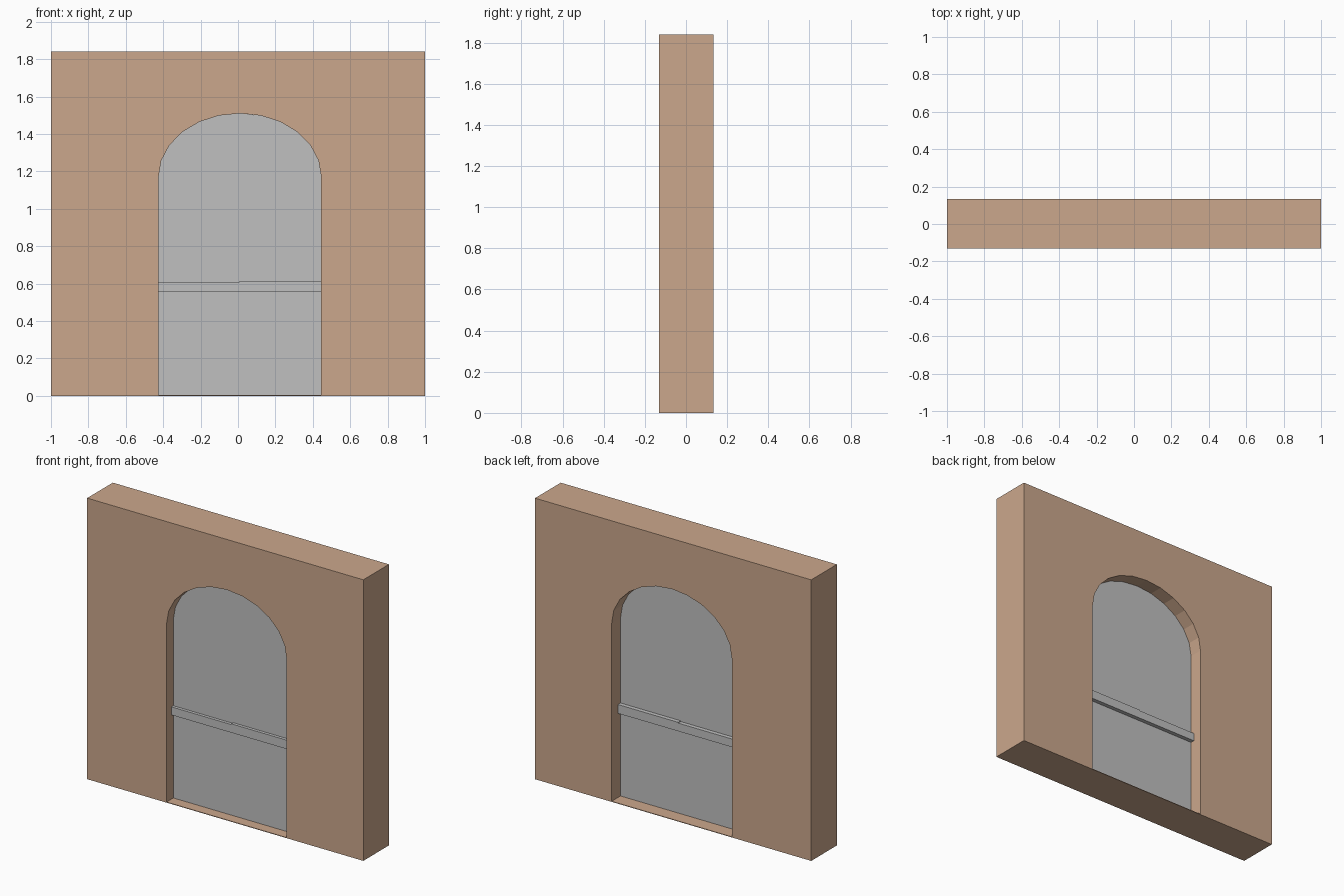
import bpy, bmesh, math

if "Cube" in bpy.data.objects:
    bpy.data.objects.remove(bpy.data.objects["Cube"])

CX, HALF_W = 0.01, 0.435            # opening centre and half width
SPRING, RISE, SILL = 1.17, 0.34, 0.004
Y0, Y1 = -0.132, 0.133              # wall front and back
DOOR_Y0, DOOR_Y1 = -0.062, 0.042    # leaf front and back
SEAM = 0.008


def material(name, rgb):
    m = bpy.data.materials.new(name)
    m.diffuse_color = (*rgb, 1)
    m.use_nodes = True
    m.node_tree.nodes["Principled BSDF"].inputs["Base Color"].default_value = m.diffuse_color
    return m


tan = material("tan_plaster", (0.60, 0.39, 0.265))
grey = material("grey_door", (0.53, 0.53, 0.53))


def prism(name, outline, y0, y1, mat):
    """Extrude an x-z outline from y0 to y1."""
    bm = bmesh.new()
    face = bm.faces.new([bm.verts.new((x, y0, z)) for x, z in outline])
    ext = bmesh.ops.extrude_face_region(bm, geom=[face])
    verts = [g for g in ext["geom"] if isinstance(g, bmesh.types.BMVert)]
    bmesh.ops.translate(bm, verts=verts, vec=(0, y1 - y0, 0))
    bmesh.ops.recalc_face_normals(bm, faces=bm.faces)
    me = bpy.data.meshes.new(name)
    bm.to_mesh(me)
    bm.free()
    me.materials.append(mat)
    ob = bpy.data.objects.new(name, me)
    bpy.context.collection.objects.link(ob)
    return ob


def rect(x0, x1, z0, z1):
    return [(x0, z0), (x1, z0), (x1, z1), (x0, z1)]


# Arch points from the right springing over to the left
arch = [(CX + HALF_W * math.cos(math.pi * i / 12),
         SPRING + RISE * math.sin(math.pi * i / 12)) for i in range(13)]
left, right = CX - HALF_W, CX + HALF_W

# Wall with arched opening above a thin threshold
wall = prism("wall", rect(-1, 1, 0, 1.84), Y0, Y1, tan)
cutter = prism("opening_cutter", [(left, SILL), (right, SILL)] + arch,
               Y0 - 0.1, Y1 + 0.1, tan)
cutter.hide_render = True
mod = wall.modifiers.new("opening", "BOOLEAN")
mod.operation, mod.solver, mod.object = "DIFFERENCE", "EXACT", cutter
bpy.context.view_layer.objects.active = wall
bpy.ops.object.modifier_apply(modifier=mod.name)
bpy.data.objects.remove(cutter)

# Two door leaves meeting at the seam
top = SPRING + RISE
prism("right_leaf", [(SEAM, SILL), (right, SILL)] + arch[:6] + [(SEAM, top)],
      DOOR_Y0, DOOR_Y1, grey)
prism("left_leaf", [(SEAM, top)] + arch[7:] + [(left, SILL), (SEAM, SILL)],
      DOOR_Y0, DOOR_Y1, grey)

# Crossbars running through each leaf, proud on both sides
prism("left_crossbar", rect(left, SEAM, 0.555, 0.608),
      DOOR_Y0 - 0.02, DOOR_Y1 + 0.027, grey)
prism("right_crossbar", rect(SEAM, right, 0.555, 0.613),
      DOOR_Y0 - 0.02, DOOR_Y1 + 0.027, grey)
